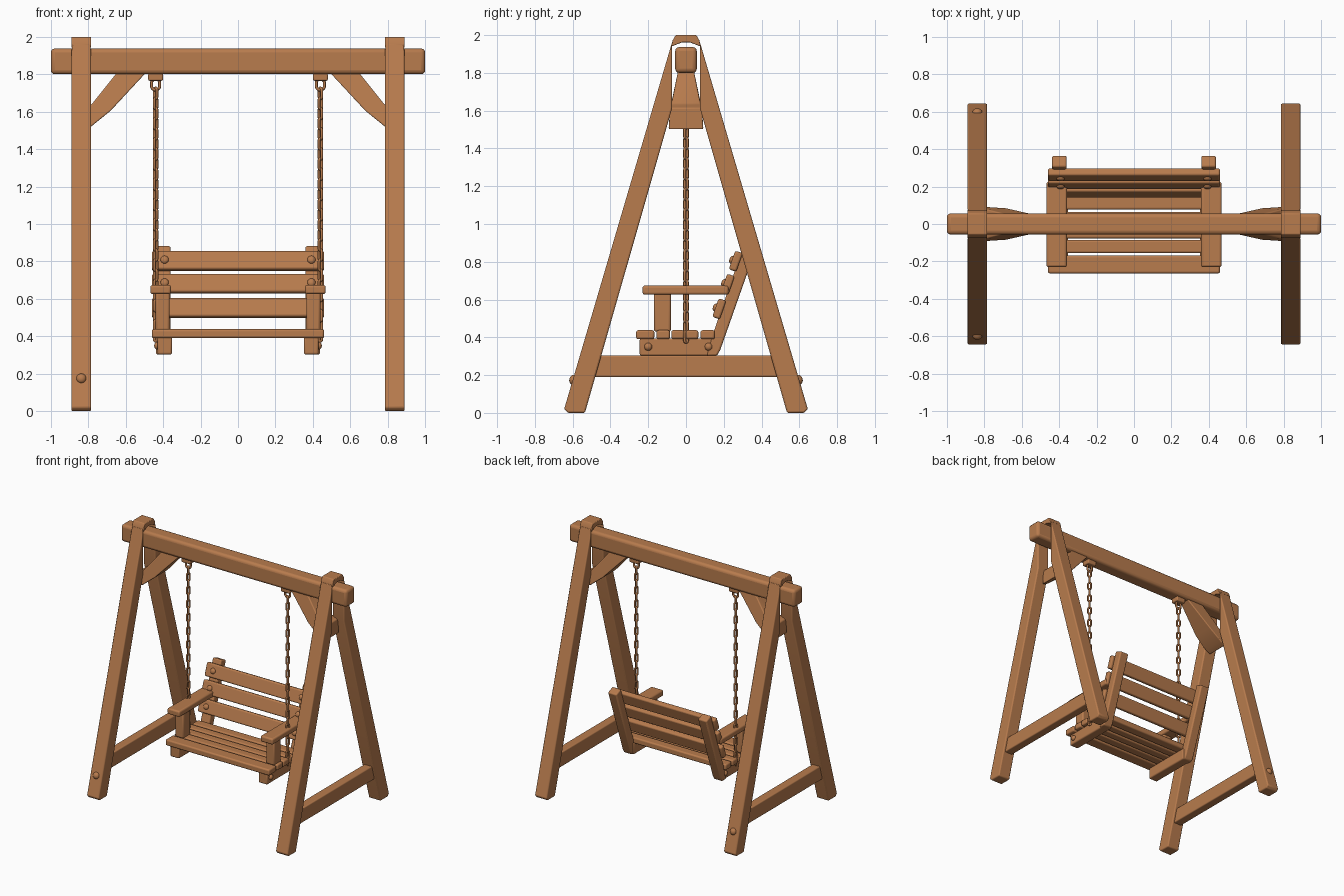
import bpy, bmesh, math
from mathutils import Vector, Matrix

if "Cube" in bpy.data.objects:
    bpy.data.objects.remove(bpy.data.objects["Cube"])

wood = bpy.data.materials.new("warm brown wood")
wood.diffuse_color = (0.48, 0.20, 0.075, 1)
wood.use_nodes = True
wood.node_tree.nodes["Principled BSDF"].inputs["Base Color"].default_value = wood.diffuse_color


def finish(name, bm, bevel=0.0, angle=40):
    bmesh.ops.recalc_face_normals(bm, faces=bm.faces)
    me = bpy.data.meshes.new(name)
    bm.to_mesh(me)
    bm.free()
    ob = bpy.data.objects.new(name, me)
    bpy.context.collection.objects.link(ob)
    me.materials.append(wood)
    bpy.ops.object.select_all(action='DESELECT')
    ob.select_set(True)
    bpy.context.view_layer.objects.active = ob
    bpy.ops.object.shade_smooth_by_angle(angle=math.radians(angle))
    if bevel:
        m = ob.modifiers.new("soft edges", 'BEVEL')
        m.width, m.segments = bevel, 3
        m.limit_method, m.angle_limit = 'ANGLE', math.radians(25)
    return ob


def box(name, x, y, z, bevel=0.01, tilt=0.0):
    """Box from (min, max) ranges, optionally leaning back about x."""
    c = Vector([(a[0] + a[1]) / 2 for a in (x, y, z)])
    s = [a[1] - a[0] for a in (x, y, z)]
    bm = bmesh.new()
    bmesh.ops.create_cube(bm, size=1, matrix=Matrix.Translation(c)
                          @ Matrix.Rotation(-tilt, 4, 'X') @ Matrix.Diagonal((*s, 1)))
    return finish(name, bm, bevel)


def prism(name, pts, x0, x1, bevel=0.01):
    """Extrude a (y, z) outline along x."""
    bm = bmesh.new()
    f = bm.faces.new([bm.verts.new((x0, y, z)) for y, z in pts])
    r = bmesh.ops.extrude_face_region(bm, geom=[f])
    bmesh.ops.translate(bm, vec=(x1 - x0, 0, 0),
                        verts=[v for v in r['geom'] if isinstance(v, bmesh.types.BMVert)])
    return finish(name, bm, bevel)


def bolt(name, loc, axis, r=0.024, h=0.018):
    """Domed bolt head facing along axis."""
    bm = bmesh.new()
    rot = Vector(axis).to_track_quat('Z', 'Y').to_matrix().to_4x4()
    bmesh.ops.create_uvsphere(bm, u_segments=16, v_segments=10, radius=1,
                              matrix=Matrix.Translation(loc) @ rot @ Matrix.Diagonal((r, r, h, 1)))
    return finish(name, bm, angle=60)


def add_link(bm, c, length, width, wire, turn, nu=18, nv=8):
    """Stadium-shaped ring around c, turned about z."""
    R = width / 2 - wire
    half = length / 2 - wire - R
    rot = Matrix.Rotation(turn, 3, 'Z')
    rings = []
    for i in range(nu):
        a = 2 * math.pi * (i + 0.5) / nu
        d = Vector((math.cos(a), 0, math.sin(a)))
        mid = d * R + Vector((0, 0, math.copysign(half, d.z)))
        ring = []
        for j in range(nv):
            b = 2 * math.pi * j / nv
            p = mid + d * wire * math.cos(b) + Vector((0, wire * math.sin(b), 0))
            ring.append(bm.verts.new(rot @ p + Vector(c)))
        rings.append(ring)
    for i in range(nu):
        for j in range(nv):
            p, q = rings[i], rings[(i + 1) % nu]
            bm.faces.new((p[j], q[j], q[(j + 1) % nv], p[(j + 1) % nv]))


# top beam
box("top_beam", (-1, 1), (-0.057, 0.057), (1.80, 1.937), 0.022)

TILT = math.atan(0.346)
for s, side in ((-1, "left"), (1, "right")):
    X = 0.837 * s
    # A-frame legs, notched beside the beam, with the joined top over it
    for d, end in ((-1, "front"), (1, "back")):
        leg = [(0.535, 0), (0.625, 0), (0.645, 0.02), (0.073, 1.965), (0.073, 1.615)]
        prism(f"{side}_{end}_leg", [(d * y, z) for y, z in leg], X - 0.053, X + 0.053, 0.009)
    cap = [(-0.076, 1.94), (-0.072, 1.97), (-0.055, 2.0), (0.055, 2.0),
           (0.072, 1.97), (0.076, 1.94), (0.02, 1.962), (-0.02, 1.962)]
    prism(f"{side}_frame_cap", cap, X - 0.053, X + 0.053, 0.005)
    # low stretcher between the legs
    low = [(-0.56, 0.19), (0.56, 0.19), (0.525, 0.305), (-0.525, 0.305)]
    prism(f"{side}_stretcher", low, X - 0.035, X + 0.035, 0.008)
    # corner brace, wide at the leg and narrow at the beam
    bm = bmesh.new()
    outline = [(0.49, 1.81, 0.042), (0.68, 1.605, 0.085), (0.785, 1.52, 0.092),
               (0.83, 1.50, 0.092), (0.83, 1.615, 0.085), (0.785, 1.635, 0.078), (0.645, 1.81, 0.042)]
    a = [bm.verts.new((s * x, -w, z)) for x, z, w in outline]
    b = [bm.verts.new((s * x, w, z)) for x, z, w in outline]
    bm.faces.new(a)
    bm.faces.new(b)
    for i in range(len(a)):
        j = (i + 1) % len(a)
        bm.faces.new((a[i], a[j], b[j], b[i]))
    finish(f"{side}_corner_brace", bm, 0.007)

    # chain with its mount under the beam
    cx = 0.44 * s
    box(f"{side}_chain_mount", (cx - 0.04, cx + 0.04), (-0.035, 0.035), (1.765, 1.805), 0.008)
    bm = bmesh.new()
    add_link(bm, (cx, 0, 1.745), 0.075, 0.06, 0.008, 0)
    z, k = 1.698, 1
    while z > 0.40:
        add_link(bm, (cx, 0, z), 0.072, 0.036, 0.0075, math.pi / 4 + k * math.pi / 2)
        z -= 0.054
        k += 1
    finish(f"{side}_chain", bm, angle=80)

    # seat rail, back post, arm post and armrest
    def span(lo, hi):
        return tuple(sorted((s * lo, s * hi)))
    box(f"{side}_seat_rail", span(0.352, 0.43), (-0.245, 0.16), (0.303, 0.395), 0.01)
    post = [(0.11, 0.303), (0.165, 0.303), (0.182, 0.335), (0.367, 0.86),
            (0.305, 0.885), (0.14, 0.41)]
    prism(f"{side}_back_post", post, 0.36 * s, 0.438 * s, 0.01)
    box(f"{side}_arm_post", span(0.365, 0.44), (-0.17, -0.08), (0.43, 0.635), 0.012)
    box(f"{side}_armrest", span(0.358, 0.468), (-0.23, 0.225), (0.626, 0.674), 0.012)
    for y in (-0.2, 0.12):
        bolt(f"{side}_rail_bolt", (0.43 * s, y, 0.35), (s, 0, 0), 0.021)

# leg bolts, on the left frame only
for d in (-1, 1):
    bolt("leg_bolt", (-0.837, 0.596 * d, 0.175), (0, d, 0.29), 0.027, 0.022)

# seat slats
for y0, y1 in ((-0.264, -0.168), (-0.156, -0.085), (-0.077, -0.01), (0, 0.065), (0.077, 0.152)):
    box("seat_slat", (-0.46, 0.46), (y0, y1), (0.39, 0.438), 0.011)

# back slats with bolts, leaning with the posts
n = Vector((0, -math.cos(TILT), math.sin(TILT)))
for z in (0.545, 0.675, 0.797):
    c = Vector((0, 0.155 + (z - 0.435) * 0.346, z)) + n * 0.018
    box("back_slat", (-0.46, 0.46), (c.y - 0.021, c.y + 0.021), (c.z - 0.052, c.z + 0.052), 0.011, TILT)
    for x in (-0.392, 0.392):
        p = c + n * 0.021
        bolt("back_slat_bolt", (x, p.y, p.z), n, 0.022, 0.014)
